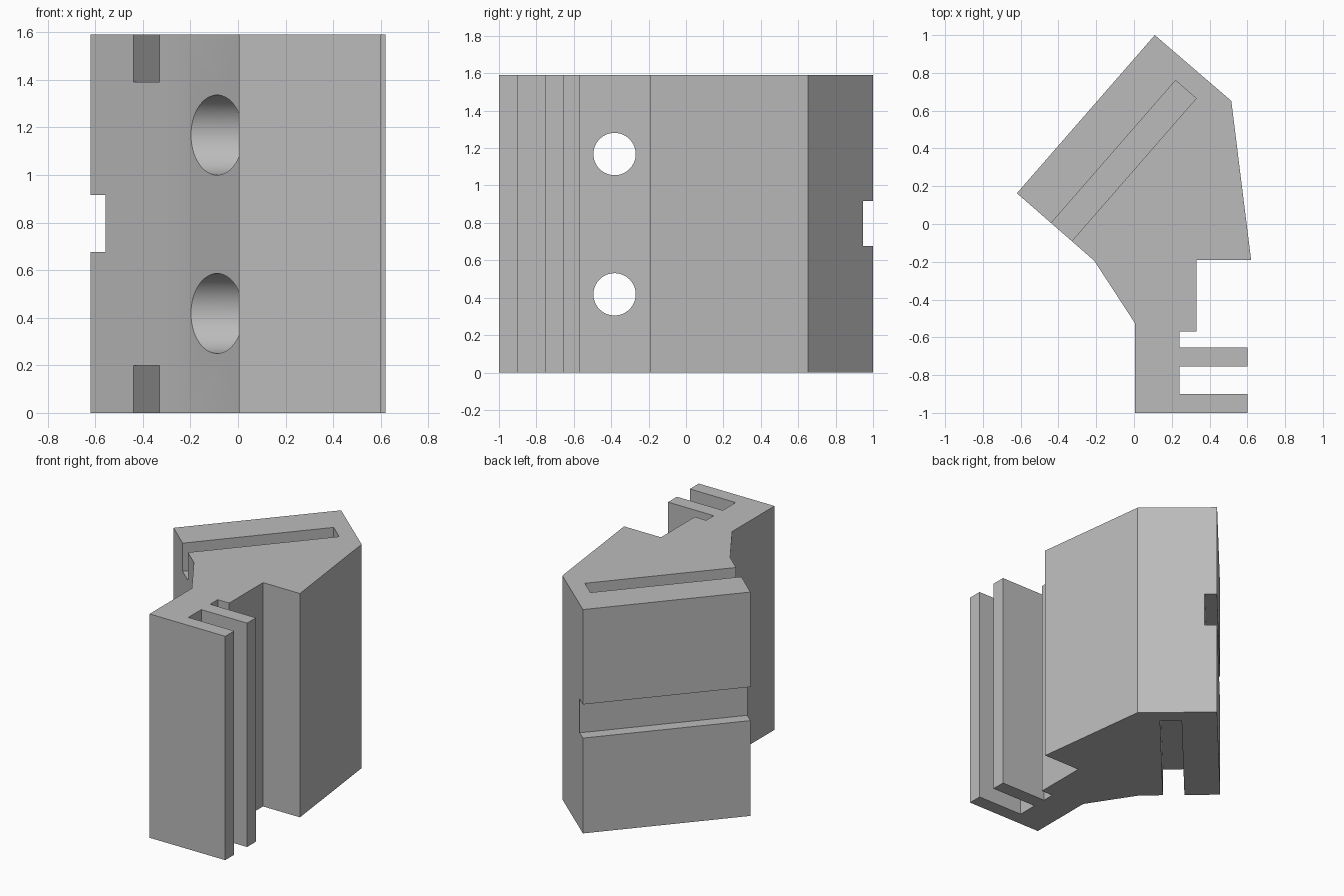
import bpy, bmesh, math
from mathutils import Vector, Matrix

cube = bpy.data.objects.get("Cube")
if cube:
    bpy.data.objects.remove(cube, do_unlink=True)

HEIGHT = 1.59

grey = bpy.data.materials.new("plain_grey")
grey.use_nodes = True
grey.diffuse_color = (0.5, 0.5, 0.5, 1)
grey.node_tree.nodes["Principled BSDF"].inputs["Base Color"].default_value = (0.5, 0.5, 0.5, 1)


def make_object(name, bm):
    bmesh.ops.recalc_face_normals(bm, faces=bm.faces)
    mesh = bpy.data.meshes.new(name)
    bm.to_mesh(mesh)
    bm.free()
    mesh.materials.append(grey)
    obj = bpy.data.objects.new(name, mesh)
    bpy.context.collection.objects.link(obj)
    return obj


def prism(name, outline, bottom, top):
    """Extrude a plan outline between two heights."""
    bm = bmesh.new()
    face = bm.faces.new([bm.verts.new((x, y, bottom)) for x, y in outline])
    geom = bmesh.ops.extrude_face_region(bm, geom=[face])["geom"]
    verts = [v for v in geom if isinstance(v, bmesh.types.BMVert)]
    bmesh.ops.translate(bm, verts=verts, vec=(0, 0, top - bottom))
    return make_object(name, bm)


def bore(name, radius, start, end, y, z):
    """Cylinder lying along x."""
    bm = bmesh.new()
    place = Matrix.Translation(((start + end) / 2, y, z)) @ Matrix.Rotation(math.pi / 2, 4, "Y")
    bmesh.ops.create_cone(bm, cap_ends=True, segments=64, radius1=radius,
                          radius2=radius, depth=end - start, matrix=place)
    return make_object(name, bm)


def cut(obj, cutter):
    """Subtract a cutter, then discard it."""
    cutter.hide_render = True
    mod = obj.modifiers.new("cut", "BOOLEAN")
    mod.operation = "DIFFERENCE"
    mod.solver = "EXACT"
    mod.object = cutter
    bpy.context.view_layer.objects.active = obj
    bpy.ops.object.modifier_apply(modifier=mod.name)
    bpy.data.objects.remove(cutter, do_unlink=True)


# Main block: angled head, neck and two side fins
back_corner, left_corner = Vector((0.11, 1.0)), Vector((-0.62, 0.163))
block = prism("angled_bracket", [
    (0.005, -1), (0.6, -1), (0.6, -0.9), (0.24, -0.9), (0.24, -0.755), (0.6, -0.755),
    (0.6, -0.655), (0.24, -0.655), (0.24, -0.57), (0.33, -0.57), (0.33, -0.19),
    (0.62, -0.19), (0.515, 0.652), back_corner, left_corner,
    (-0.21, -0.195), (0.005, -0.525)], 0, HEIGHT)

# Directions along and into the slanted back face
along = (back_corner - left_corner).normalized()
inward = Vector((along.y, -along.x))

# Slots in the top and bottom, open on the slanted front face
slot_end, slot_width = Vector((0.22, 0.76)), 0.145
slot_start = slot_end - along * 1.2
slot = [slot_start, slot_end, slot_end + inward * slot_width, slot_start + inward * slot_width]
cut(block, prism("top_slot", slot, HEIGHT - 0.2, HEIGHT + 0.1))
cut(block, prism("bottom_slot", slot, -0.1, 0.2))

# Horizontal groove across the slanted back face
a, b = left_corner - along * 0.1, back_corner + along * 0.1
groove = [a - inward * 0.1, b - inward * 0.1, b + inward * 0.083, a + inward * 0.083]
cut(block, prism("back_groove", groove, 0.677, 0.916))

# Two counterbored screw holes through the neck
for z in (0.418, 1.168):
    cut(block, bore("screw_hole", 0.113, -0.5, 0.5, -0.382, z))
    cut(block, bore("screw_recess", 0.168, -0.5, 0.13, -0.382, z))

bpy.ops.object.select_all(action="DESELECT")
block.select_set(True)
bpy.context.view_layer.objects.active = block
bpy.ops.object.shade_smooth_by_angle(angle=math.radians(20))
